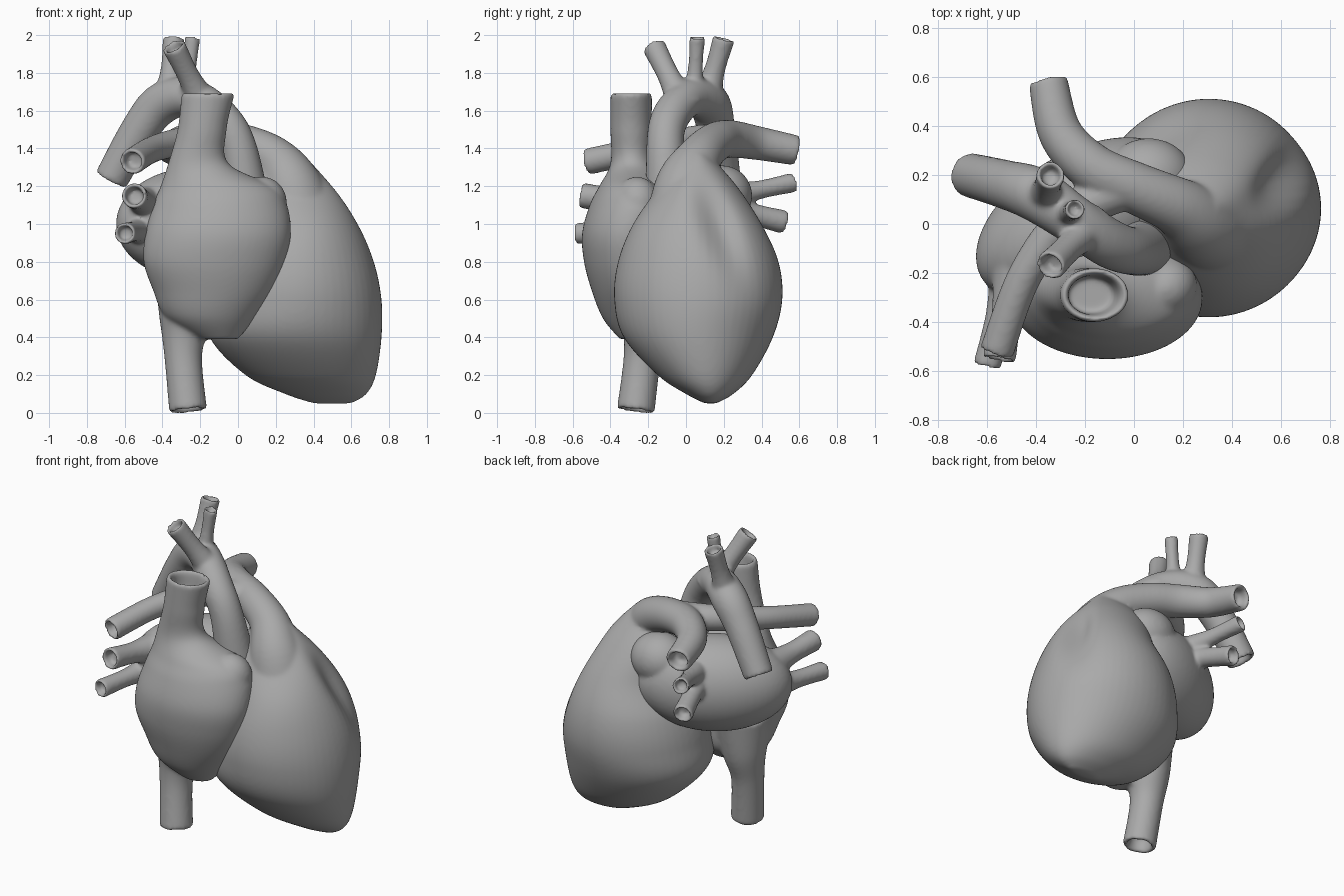
import bpy, bmesh, math
from mathutils import Vector, Matrix

if "Cube" in bpy.data.objects:
    bpy.data.objects.remove(bpy.data.objects["Cube"])

SIDES = 56
GREY = (0.4, 0.4, 0.4, 1)
clay = bpy.data.materials.new("clay_grey")
clay.use_nodes = True
clay.diffuse_color = GREY
clay.node_tree.nodes["Principled BSDF"].inputs["Base Color"].default_value = GREY


def spline(rows, steps=8):
    """Catmull-Rom interpolation of equally long number rows."""
    rows = [Vector(row) for row in rows]
    padded = [rows[0]] + rows + [rows[-1]]
    result = []
    for before, start, end, after in zip(padded, padded[1:], padded[2:], padded[3:]):
        leave, arrive = (end - before) / 2, (after - start) / 2
        for step in range(steps):
            t = step / steps
            blend = t * t * (3 - 2 * t)
            result.append(start.lerp(end, blend) + leave * (t * (1 - t) * (1 - t))
                          - arrive * (t * t * (1 - t)))
    return result + [rows[-1]]


def skin(bm, rings, bore):
    """Loft rings of (centre, half axis, half axis); bore hollows the last end."""
    if bore:
        centre, u, v = rings[-1]
        outward = (centre - rings[-2][0]).normalized() * u.length
        lip = [(0.1, 0.95), (0.08, bore + 0.06), (-0.1, bore), (-0.8, bore * 0.9)]
        rings = rings + [(centre + outward * push, u * size, v * size) for push, size in lip]
    angles = [2 * math.pi * i / SIDES for i in range(SIDES)]
    loops = [[bm.verts.new(centre + u * math.cos(angle) + v * math.sin(angle))
              for angle in angles] for centre, u, v in rings]
    for lower, upper in zip(loops, loops[1:]):
        for i in range(SIDES):
            j = (i + 1) % SIDES
            bm.faces.new((lower[i], lower[j], upper[j], upper[i]))
    bm.faces.new(loops[0][::-1])
    bm.faces.new(loops[-1])
    return [vert for loop in loops for vert in loop]


def tube(bm, points, bore=0.7):
    """Vessel through (x, y, z, radius) points, open at its last end."""
    rows = spline(points)
    centres = [row.to_3d() for row in rows]
    rings, u = [], Vector((0.3, 1, 0.2))
    for row, centre, before, after in zip(rows, centres, centres[:1] + centres,
                                          centres[1:] + centres[-1:]):
        along = (after - before).normalized()
        u = (u - along * u.dot(along)).normalized()
        rings.append((centre, u * row[3], along.cross(u) * row[3]))
    skin(bm, rings, bore)


def sprout(bm, root, tip, radius):
    """Small side vessel: broad at the root, narrowing, slightly flared at the tip."""
    middle = Vector(root).lerp(Vector(tip), 0.5)
    tube(bm, [(*root, radius * 1.6), (*middle, radius), (*tip, radius * 1.05)])


def stack(bm, levels, bore=0.0):
    """Body through (z, x min, x max, y min, y max) levels."""
    rings = []
    for z, left, right, front, back in spline(levels):
        centre = Vector((left + right, front + back, 2 * z)) / 2
        rings.append((centre, Vector((right - left, 0, 0)) / 2,
                      Vector((0, back - front, 0)) / 2))
    return skin(bm, rings, bore)


def ball(bm, centre, size, turn=0):
    matrix = (Matrix.Translation(centre) @ Matrix.Rotation(math.radians(turn), 4, 'Z')
              @ Matrix.Diagonal((*size, 1)))
    bmesh.ops.create_uvsphere(bm, u_segments=SIDES, v_segments=SIDES // 2,
                              radius=1, matrix=matrix)


def finish(bm, name):
    """Fuse the pieces into one soft skin."""
    bmesh.ops.recalc_face_normals(bm, faces=bm.faces)
    mesh = bpy.data.meshes.new(name)
    bm.to_mesh(mesh)
    bm.free()
    mesh.materials.append(clay)
    part = bpy.data.objects.new(name, mesh)
    bpy.context.collection.objects.link(part)
    fuse = part.modifiers.new("fuse", 'REMESH')
    fuse.mode = 'VOXEL'
    fuse.voxel_size = 0.012
    fuse.use_smooth_shade = True
    soften = part.modifiers.new("soften", 'SMOOTH')
    soften.factor = 0.5
    soften.iterations = 8


# Ventricles, with the groove between them pressed into the left flank
bm = bmesh.new()
body = stack(bm, [
    (0.05, 0.4, 0.6, 0.1, 0.16), (0.1, 0.25, 0.68, 0, 0.25), (0.2, 0.04, 0.73, -0.15, 0.35),
    (0.4, -0.15, 0.76, -0.33, 0.46), (0.6, -0.15, 0.76, -0.38, 0.51),
    (0.8, -0.1, 0.72, -0.36, 0.49), (1, 0, 0.64, -0.28, 0.4),
    (1.2, 0, 0.52, -0.14, 0.27), (1.37, 0.12, 0.35, 0, 0.12)])
for vert in body:
    x, y, z = vert.co
    if x > 0.2:
        across = (y - 0.12 - (1.15 - z) * 0.36) / 0.09
        along = (z - 1) / 0.24
        vert.co.x -= 0.07 * math.exp(-across * across - along * along)

# Pulmonary trunk with its left and right arteries
tube(bm, [(0.33, 0, 0.95, 0.23), (0.28, 0, 1.2, 0.165), (0.18, 0.07, 1.35, 0.12),
          (0, 0.15, 1.43, 0.105), (-0.17, 0.23, 1.45, 0.1), (-0.3, 0.37, 1.43, 0.09),
          (-0.35, 0.58, 1.39, 0.08)])
tube(bm, [(0, 0.16, 1.44, 0.09), (-0.25, 0.04, 1.44, 0.08), (-0.44, -0.2, 1.4, 0.07),
          (-0.56, -0.52, 1.33, 0.07)])
finish(bm, "ventricles_and_pulmonary_artery")

# Aorta with arch and three upper branches
bm = bmesh.new()
tube(bm, [(0.06, -0.08, 1, 0.13), (0, -0.11, 1.4, 0.1), (-0.1, -0.08, 1.57, 0.1),
          (-0.25, 0.02, 1.67, 0.1), (-0.4, 0.12, 1.64, 0.11), (-0.52, 0.16, 1.5, 0.1),
          (-0.67, 0.2, 1.24, 0.09)])
sprout(bm, (-0.17, 0, 1.6), (-0.34, -0.17, 1.94), 0.06)
sprout(bm, (-0.28, 0.04, 1.66), (-0.24, 0.06, 1.99), 0.04)
sprout(bm, (-0.37, 0.1, 1.64), (-0.34, 0.2, 1.98), 0.056)
finish(bm, "aorta")

# Right atrium running up into the upper vein, and the lower vein
bm = bmesh.new()
stack(bm, [
    (0.39, -0.2, 0, -0.35, -0.2), (0.5, -0.38, 0.09, -0.44, -0.1),
    (0.65, -0.45, 0.19, -0.5, -0.08), (0.8, -0.5, 0.25, -0.54, -0.08),
    (0.95, -0.49, 0.28, -0.55, -0.06), (1.1, -0.45, 0.26, -0.51, -0.03),
    (1.2, -0.41, 0.19, -0.46, -0.08), (1.32, -0.37, -0.05, -0.4, -0.17),
    (1.5, -0.32, -0.06, -0.4, -0.18), (1.68, -0.3, -0.02, -0.4, -0.18)], bore=0.75)
ball(bm, (0.13, -0.26, 1.11), (0.13, 0.12, 0.14), 20)
tube(bm, [(-0.26, -0.22, 0.7, 0.18), (-0.28, -0.21, 0.48, 0.135), (-0.29, -0.23, 0.3, 0.1),
          (-0.265, -0.265, 0.02, 0.1)])
finish(bm, "right_atrium_and_great_veins")

# Left atrium, its ear-shaped pouch and four lung veins
bm = bmesh.new()
ball(bm, (-0.22, 0.02, 1), (0.47, 0.27, 0.3), 31)
ball(bm, (0.06, 0.19, 1.15), (0.18, 0.16, 0.16))
sprout(bm, (-0.48, -0.15, 1.1), (-0.55, -0.55, 1.15), 0.065)
sprout(bm, (-0.5, -0.15, 0.97), (-0.6, -0.58, 0.95), 0.055)
sprout(bm, (-0.22, 0.2, 1.14), (-0.36, 0.57, 1.22), 0.05)
sprout(bm, (-0.22, 0.15, 1.1), (-0.34, 0.52, 1.01), 0.06)
finish(bm, "left_atrium_and_lung_veins")
